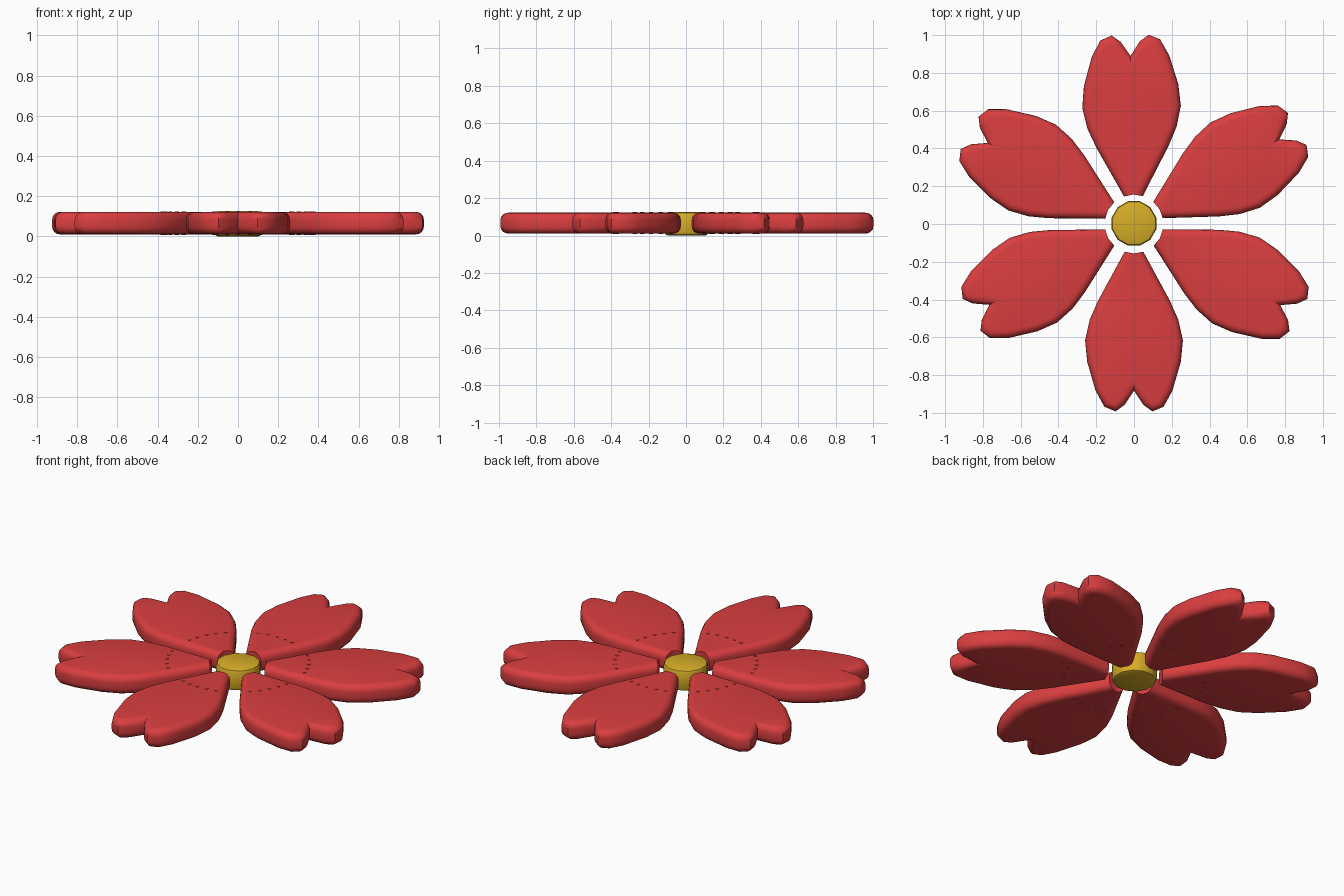
import bpy, bmesh, math
from mathutils import Matrix

if "Cube" in bpy.data.objects:
    bpy.data.objects.remove(bpy.data.objects["Cube"])


def material(name, rgb):
    m = bpy.data.materials.new(name)
    m.diffuse_color = (*rgb, 1)
    m.use_nodes = True
    m.node_tree.nodes["Principled BSDF"].inputs["Base Color"].default_value = m.diffuse_color
    return m


RED = material("petal red", (0.70, 0.048, 0.05))
YELLOW = material("pollen yellow", (0.68, 0.42, 0.02))


def finish(bm, name, mat, angle):
    bmesh.ops.recalc_face_normals(bm, faces=bm.faces)
    me = bpy.data.meshes.new(name)
    bm.to_mesh(me)
    bm.free()
    me.materials.append(mat)
    ob = bpy.data.objects.new(name, me)
    bpy.context.collection.objects.link(ob)
    bpy.ops.object.select_all(action='DESELECT')
    ob.select_set(True)
    bpy.context.view_layer.objects.active = ob
    bpy.ops.object.shade_smooth_by_angle(angle=math.radians(angle))
    return ob


# Half outline of a petal: (half width, distance from the flower centre)
HALF = [(0.05, 0.147), (0.192, 0.41), (0.236, 0.51), (0.261, 0.62),
        (0.25, 0.735), (0.205, 0.89), (0.158, 0.975), (0.098, 1.0),
        (0.05, 0.965)]
OUTLINE = HALF + [(0, 0.89)] + [(-x, y) for x, y in reversed(HALF)] + [(0, 0.156)]


def petal(name, angle, scale):
    bm = bmesh.new()
    z0, z1 = 0.01, 0.122
    face = bm.faces.new([bm.verts.new((x * scale, y * scale if y > 0.2 else y, z0))
                         for x, y in OUTLINE])
    ext = bmesh.ops.extrude_face_region(bm, geom=[face])
    for v in ext["geom"]:
        if isinstance(v, bmesh.types.BMVert):
            v.co.z = z1
    # round the rim everywhere but the concave inner end
    rim = [e for e in bm.edges
           if abs(e.verts[0].co.z - e.verts[1].co.z) < 1e-5
           and max(v.co.y for v in e.verts) > 0.2]
    bmesh.ops.bevel(bm, geom=rim, offset=0.038, segments=4, profile=0.5,
                    affect='EDGES', clamp_overlap=False)
    # tiny row of filament ends showing on both faces
    for a in (-17, -9, 0, 8, 16):
        r = math.radians(a)
        bmesh.ops.create_cone(bm, cap_ends=True, segments=6, radius1=0.009,
                              radius2=0.009, depth=0.117,
                              matrix=Matrix.Translation((0.385 * math.sin(r),
                                                         0.385 * math.cos(r), 0.066)))
    bm.transform(Matrix.Rotation(math.radians(angle - 90), 4, 'Z'))
    finish(bm, name, RED, 50)


# Six slightly uneven petals: (direction in degrees, length scale)
for i, (ang, s) in enumerate([(30.2, 1.0), (91.2, 1.0), (151.0, 0.995),
                              (209.2, 0.985), (270.0, 0.992), (331.0, 0.995)]):
    petal(f"petal_{i + 1}", ang, s)

# Flower centre: twelve sided disc with softened rims
bm = bmesh.new()
bmesh.ops.create_cone(bm, cap_ends=True, segments=12, radius1=0.122, radius2=0.122,
                      depth=0.125, matrix=Matrix.Translation((0, 0.003, 0.0625))
                      @ Matrix.Rotation(math.radians(15), 4, 'Z'))
rims = [e for e in bm.edges if abs(e.verts[0].co.z - e.verts[1].co.z) < 1e-5]
bmesh.ops.bevel(bm, geom=rims, offset=0.018, segments=2, profile=0.5, affect='EDGES')
finish(bm, "flower_centre", YELLOW, 40)
